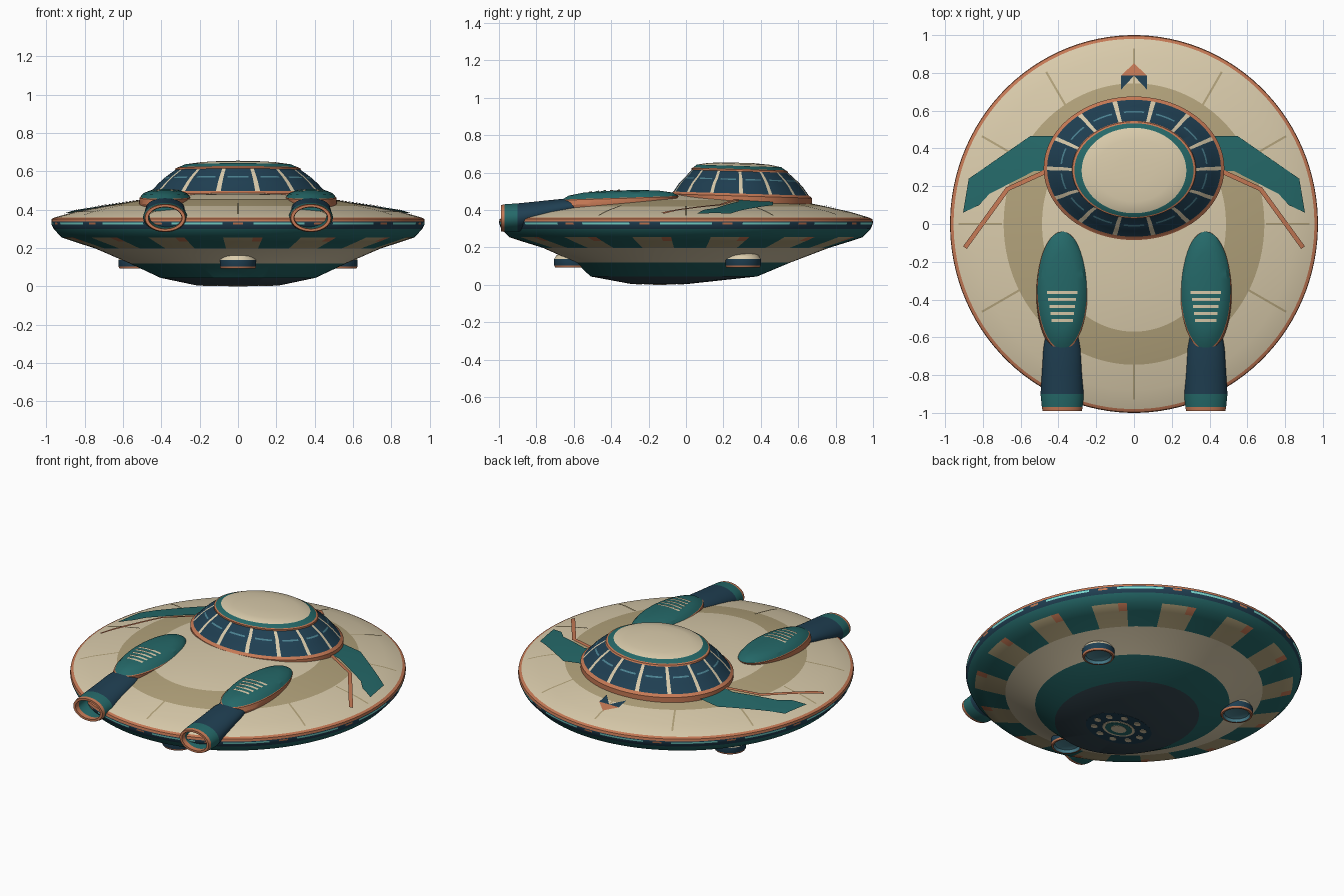
import bpy, bmesh, math
from mathutils import Vector
from mathutils.bvhtree import BVHTree

cube = bpy.data.objects.get("Cube")
if cube:
    bpy.data.objects.remove(cube, do_unlink=True)


def make_mat(name, rgb):
    m = bpy.data.materials.new(name)
    m.use_nodes = True
    m.diffuse_color = (*rgb, 1)
    m.node_tree.nodes["Principled BSDF"].inputs["Base Color"].default_value = (*rgb, 1)
    return m


MATS = {n: make_mat(n, c) for n, c in {
    "cream": (.70, .60, .41), "tan": (.45, .365, .20), "teal": (.018, .14, .14),
    "navy": (.014, .05, .085), "orange": (.56, .19, .09), "cyan": (.20, .72, .65),
    "steel_blue": (.07, .22, .28), "slate": (.035, .062, .08)}.items()}
NAMES = list(MATS)
SEG = 112  # fourteen repeats of eight columns


def finish(name, bm, angle=30):
    bmesh.ops.remove_doubles(bm, verts=bm.verts, dist=1e-5)
    bmesh.ops.recalc_face_normals(bm, faces=bm.faces)
    for f in bm.faces:
        f.smooth = True
    mesh = bpy.data.meshes.new(name)
    tree = BVHTree.FromBMesh(bm)
    bm.to_mesh(mesh)
    bm.free()
    mesh.set_sharp_from_angle(angle=math.radians(angle))
    for m in MATS.values():
        mesh.materials.append(m)
    bpy.context.collection.objects.link(bpy.data.objects.new(name, mesh))
    return tree


def loft(name, rings, bands, axis="z", seg=SEG, tilt=0, caps=(True, True)):
    """Join elliptical rings (cx, cy, cz, ra, rb); a band is a colour or a rule of the column."""
    bm = bmesh.new()
    loops = []
    for cx, cy, cz, ra, rb in rings:
        loop = []
        for i in range(seg):
            a = -math.pi / 2 + math.tau * (i - .5) / seg
            u, v = ra * math.cos(a), rb * math.sin(a)
            p = (cx + u, cy + v, cz + tilt * v) if axis == "z" else (cx + u, cy, cz + v)
            loop.append(bm.verts.new(p))
        loops.append(loop)
    for lo, hi, band in zip(loops, loops[1:], bands):
        for i in range(seg):
            j = (i + 1) % seg
            f = bm.faces.new((lo[i], lo[j], hi[j], hi[i]))
            f.material_index = NAMES.index(band(i) if callable(band) else band)
    for cap, loop, band in zip(caps, (loops[0], loops[-1]), (bands[0], bands[-1])):
        if cap:
            bm.faces.new(loop).material_index = NAMES.index(band if isinstance(band, str) else "navy")
    return finish(name, bm)


def strip(name, tree, edge_a, edge_b, colour, lift=.005, steps=8, across=4):
    """Thin plate between two edges, draped over a surface."""
    bm = bmesh.new()
    rows = []
    n = len(edge_a) - 1
    for k in range(n * steps + 1):
        s = min(k // steps, n - 1)
        t = k / steps - s
        a = Vector(edge_a[s]).lerp(Vector(edge_a[s + 1]), t)
        b = Vector(edge_b[s]).lerp(Vector(edge_b[s + 1]), t)
        row = []
        for w in range(across + 1):
            p = a.lerp(b, w / across)
            hit = tree.ray_cast(Vector((p.x, p.y, 2)), Vector((0, 0, -1)))[0]
            row.append(bm.verts.new((p.x, p.y, (hit.z if hit else .36) + lift)))
        rows.append(row)
    for r, q in zip(rows, rows[1:]):
        for w in range(across):
            bm.faces.new((r[w], r[w + 1], q[w + 1], q[w])).material_index = NAMES.index(colour)
    bmesh.ops.dissolve_degenerate(bm, edges=bm.edges, dist=1e-5)
    finish(name, bm)


def line(name, tree, path, width, colour, lift=.005):
    """Constant-width strip along a path."""
    pts = [Vector(p) for p in path]
    a, b = [], []
    for i, p in enumerate(pts):
        d = (pts[min(i + 1, len(pts) - 1)] - pts[max(i - 1, 0)]).normalized()
        side = Vector((-d.y, d.x)) * width / 2
        a.append(p + side)
        b.append(p - side)
    strip(name, tree, a, b, colour, lift, across=2)


# Saucer hull, from crown to belly
def patches(i):
    return "teal" if i % 8 in (3, 4, 5, 6) else "tan"


def patches_marked(i):
    return "orange" if i % 8 == 2 else patches(i)


def lights(i):
    return "orange" if i % 8 == 0 else "navy" if i % 8 in (1, 7) else "cyan"


hull = loft("hull", [
    (0, 0, .488, .03, .03), (0, 0, .48, .25, .3), (0, 0, .455, .487, .57),
    (0, 0, .42, .69, .745), (0, 0, .39, .85, .88), (0, 0, .36, .955, .98),
    (0, 0, .352, .972, .996), (0, 0, .338, .974, 1), (0, 0, .333, .974, 1),
    (0, 0, .322, .972, .997), (0, 0, .3, .962, .988), (0, 0, .255, .92, .945),
    (0, 0, .235, .86, .885), (0, 0, .198, .745, .765), (0, -.015, .12, .565, .575),
    (0, -.065, .045, .405, .445), (0, -.14, .006, .22, .16)],
    ["cream", "cream", "tan", "cream", "cream", "orange", "orange", "navy", lights,
     "navy", "teal", patches_marked, patches, "cream", "teal", "slate"])


# Canopy with ribs, highlights and roof cap
def glass(i):
    return "cream" if i % 8 == 4 else "navy"


def glint(i):
    return "cream" if i % 8 == 4 else "navy" if i % 8 in (3, 5) else "steel_blue"


loft("canopy", [
    (0, .295, .43, .478, .38), (0, .295, .475, .478, .38), (0, .295, .488, .46, .362),
    (0, .293, .535, .417, .33), (0, .293, .56, .39, .306), (0, .293, .567, .382, .298),
    (0, .288, .607, .328, .258), (0, .286, .616, .326, .256), (0, .285, .62, .315, .248),
    (0, .283, .636, .277, .226), (0, .283, .647, .2, .165), (0, .283, .653, .1, .08)],
    ["orange", "orange", glass, glass, glint, glass, "orange", "orange", "teal",
     "cream", "cream"], tilt=-.03)

# Radial panel lines
for k in range(12):
    c, s = math.cos(k * math.pi / 6), math.sin(k * math.pi / 6)
    line(f"panel_line_{k}", hull, [(.7 * c, .7 * s), (.93 * c, .93 * s)], .011, "tan", .003)

# Tail marker
strip("marker_tip", hull, [(-.07, .785), (0, .85)], [(.07, .785), (0, .85)], "orange")

for side, sx in (("left", 1), ("right", -1)):
    def mir(pts):
        return [(sx * x, y) for x, y in pts]

    strip(f"marker_fin_{side}", hull, mir([(.07, .785), (0, .785)]),
          mir([(.07, .71), (0, .785)]), "navy")

    # Swept side stripe and bent strut
    strip(f"side_stripe_{side}", hull, mir([(.4, .465), (.55, .465), (.875, .24), (.905, .06)]),
          mir([(.4, .28), (.53, .28), (.765, .16), (.82, .1)]), "teal", .008)
    line(f"strut_{side}", hull, mir([(.44, .29), (.67, .185), (.895, -.125)]), .024, "orange", .009)

    # Engine pod
    x = sx * .38
    pod = loft(f"engine_pod_{side}", [
        (x + sx * .005, -.37, .4, .12, .3), (x + sx * .005, -.37, .435, .132, .31),
        (x, -.355, .462, .134, .315), (x, -.35, .466, .13, .31), (x, -.35, .485, .115, .28),
        (x, -.35, .499, .08, .2), (x, -.35, .505, .03, .08)],
        ["orange", "orange", "orange", "teal", "teal", "teal"], seg=48, tilt=.03)
    for k in range(5):
        w, y = .08 - .006 * k, -.362 - .037 * k
        line(f"louvre_{side}_{k}", pod, [(x - w, y), (x + w, y)], .016, "cream", .004)

    # Hollow exhaust nozzle
    loft(f"exhaust_{side}", [
        (x, -.6, .42, .09, .04), (x, -.66, .41, .1, .05), (x, -.78, .383, .107, .065),
        (x, -.9, .36, .115, .076), (x, -.97, .357, .108, .074), (x, -.99, .357, .104, .07),
        (x, -.99, .357, .088, .057), (x, -.96, .357, .086, .055), (x, -.75, .385, .08, .045)],
        ["navy", "navy", "navy", "teal", "orange", "orange", "orange", "teal"],
        axis="y", seg=48)

# Three landing pods under the hull
for k in range(3):
    a = -math.pi / 2 + k * math.tau / 3
    x, y = .61 * math.cos(a), .61 * math.sin(a)
    loft(f"landing_pod_{k}", [
        (x, y, .118, .05, .05), (x, y, .11, .072, .072), (x, y, .093, .08, .08),
        (x, y, .093, .09, .09), (x, y, .103, .095, .095), (x, y, .138, .095, .095),
        (x, y, .158, .083, .083), (x, y, .172, .055, .055)],
        ["steel_blue", "steel_blue", "orange", "orange", "navy", "cream", "cream"], seg=40)


# Belly emitter with ring of lamps
def disc(name, x, y, z, rx, ry, colour):
    loft(name, [(x, y, z, rx, ry), (x, y, .008, rx, ry)], [colour], seg=32)


disc("emitter_plate", 0, -.14, .005, .215, .155, "navy")
disc("emitter_ring", 0, -.14, .003, .105, .078, "cream")
disc("emitter_throat", 0, -.14, .0015, .088, .064, "teal")
disc("emitter_core", 0, -.14, 0, .05, .037, "cream")
for k in range(10):
    a = k * math.tau / 10
    disc(f"emitter_lamp_{k}", .16 * math.cos(a), -.14 + .117 * math.sin(a), .002, .022, .017, "cream")
